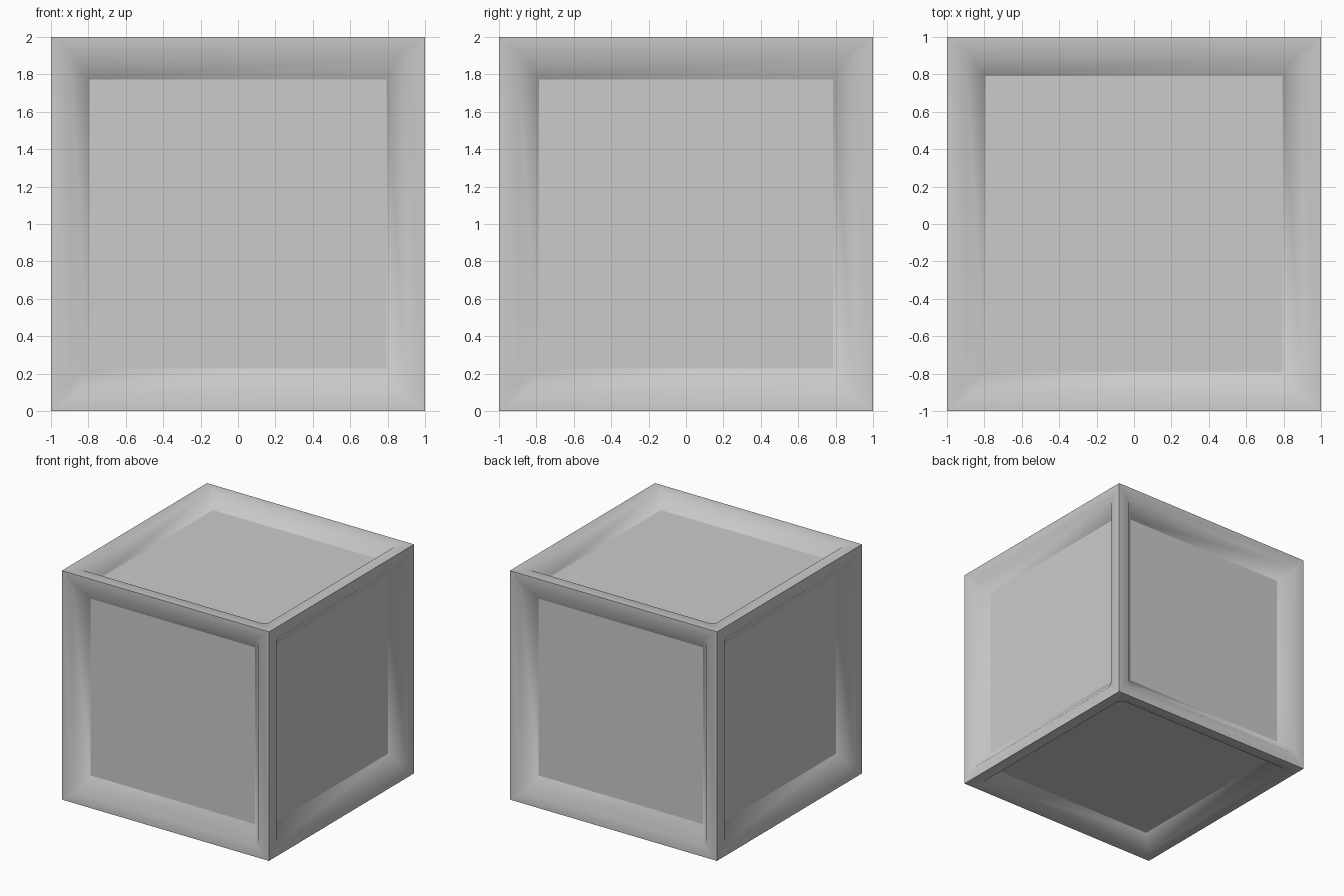
import bpy, bmesh, math
from mathutils import Matrix, Vector

if "Cube" in bpy.data.objects:
    bpy.data.objects.remove(bpy.data.objects["Cube"])

RIM, CUT, DEPTH = 0.9, 0.035, 0.1
CENTRE = Vector((0, 0, 1))


def add_side(bm, rot, half_w, half_h):
    """Flat rim with clipped inner corners, then a slope down to the panel."""
    def vert(x, y, z):
        return bm.verts.new(rot @ Vector((x, y, z)) + CENTRE)

    signs = [(-1, -1), (1, -1), (1, 1), (-1, 1)]
    outer = [vert(sx, sy, 1) for sx, sy in signs]
    inner = [vert(sx * half_w, sy * half_h, 1 - DEPTH) for sx, sy in signs]
    rim = []
    for i, (sx, sy) in enumerate(signs):
        a = vert(sx * RIM, sy * (RIM - CUT), 1)
        b = vert(sx * (RIM - CUT), sy * RIM, 1)
        rim.append((a, b) if i % 2 == 0 else (b, a))
    for i in range(4):
        j = (i + 1) % 4
        bm.faces.new((outer[i], outer[j], rim[j][0], rim[i][1]))
        bm.faces.new((rim[i][1], rim[j][0], inner[j], inner[i]))
        bm.faces.new((outer[i], rim[i][1], rim[i][0]))
        bm.faces.new((rim[i][0], rim[i][1], inner[i]))


# Frame: the same bordered side on all six faces
bm = bmesh.new()
for k in range(4):
    turn = Matrix.Rotation(k * math.pi / 2, 3, 'Z')
    half_w = 0.795 if k % 2 == 0 else 0.785
    add_side(bm, turn @ Matrix.Rotation(math.pi / 2, 3, 'X'), half_w, 0.772)
for flip in (0, math.pi):
    add_side(bm, Matrix.Rotation(flip, 3, 'X'), 0.795, 0.79)
bmesh.ops.remove_doubles(bm, verts=bm.verts, dist=0.0005)
mesh = bpy.data.meshes.new("crate_frame")
bm.to_mesh(mesh)
bm.free()
frame = bpy.data.objects.new("crate_frame", mesh)
bpy.context.collection.objects.link(frame)
bpy.context.view_layer.objects.active = frame
frame.select_set(True)
bpy.ops.object.shade_smooth_by_angle(angle=math.radians(65))

# Recessed flat panels: one box inside the frame
bpy.ops.mesh.primitive_cube_add(size=2 * (1 - DEPTH), location=CENTRE)
bpy.context.object.name = "crate_panels"
